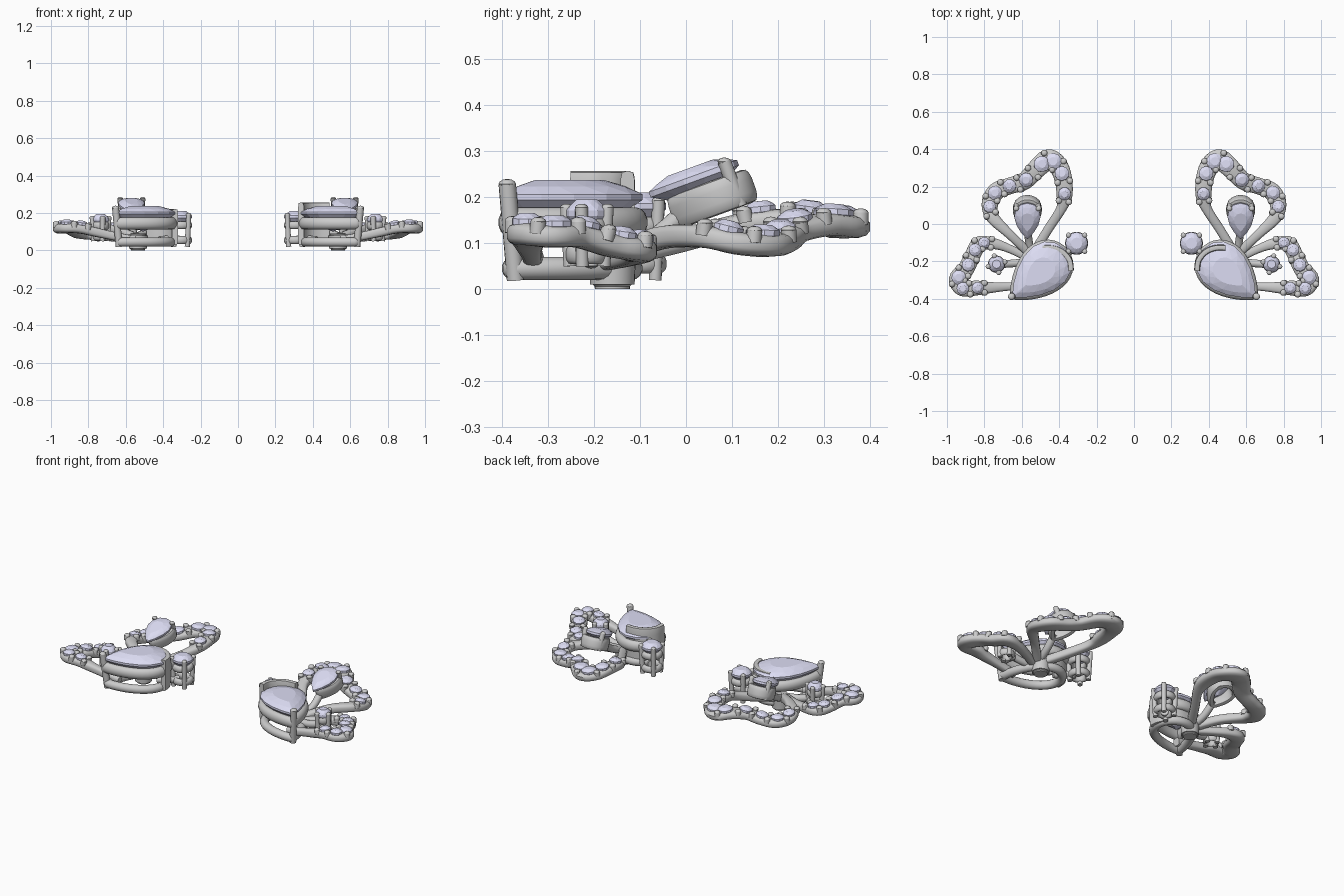
import bpy, bmesh, math
from mathutils import Vector, Matrix

if "Cube" in bpy.data.objects:
    bpy.data.objects.remove(bpy.data.objects["Cube"])

GEM = bpy.data.materials.new("lavender_gem")
GEM.diffuse_color = (0.72, 0.72, 0.90, 1)
GEM.use_nodes = True
GEM.node_tree.nodes["Principled BSDF"].inputs["Base Color"].default_value = GEM.diffuse_color


def finish(name, bm, gem=False, mirror=True):
    bmesh.ops.recalc_face_normals(bm, faces=bm.faces)
    me = bpy.data.meshes.new(name)
    bm.to_mesh(me)
    bm.free()
    ob = bpy.data.objects.new(name, me)
    bpy.context.collection.objects.link(ob)
    if gem:
        me.materials.append(GEM)
    else:
        me.shade_smooth()
        bpy.context.view_layer.objects.active = ob
        ob.select_set(True)
        bpy.ops.object.shade_smooth_by_angle(angle=math.radians(40))
        ob.select_set(False)
    if mirror:
        ob.modifiers.new("pair", "MIRROR").use_clip = False
    return ob


def smooth_path(pts, steps=6):
    """Catmull-Rom through (x, y, z, width, height) points."""
    out = []
    for i in range(len(pts) - 1):
        p = [pts[max(0, min(len(pts) - 1, i + k))] for k in (-1, 0, 1, 2)]
        for s in range(steps):
            t = s / steps
            out.append([0.5 * (2 * b + (c - a) * t + (2 * a - 5 * b + 4 * c - d) * t * t
                        + (3 * b - a - 3 * c + d) * t ** 3) for a, b, c, d in zip(*p)])
    return out + [list(pts[-1])]


def side(path, i, closed=False):
    n = len(path)
    a, b = (i - 1, (i + 1) % n) if closed else (max(i - 1, 0), min(i + 1, n - 1))
    t = Vector(path[b][:3]) - Vector(path[a][:3])
    s = Vector((-t.y, t.x, 0)).normalized()
    return s, t.cross(s).normalized()


def sweep(bm, path, closed=False, square=2.0, mat=Matrix()):
    """Sweep a superellipse section of changing size along a path."""
    rings, m = [], 14
    for i, p in enumerate(path):
        s, u = side(path, i, closed)
        ring = []
        for k in range(m):
            a = 2 * math.pi * (k + 0.5) / m
            c, d = math.cos(a), math.sin(a)
            x = math.copysign(abs(c) ** (2 / square), c) * p[3] / 2
            y = math.copysign(abs(d) ** (2 / square), d) * p[4] / 2
            ring.append(bm.verts.new(mat @ (Vector(p[:3]) + s * x + u * y)))
        rings.append(ring)
    for i in range(len(rings) - (0 if closed else 1)):
        r, q = rings[i], rings[(i + 1) % len(rings)]
        for k in range(m):
            bm.faces.new((r[k], r[(k + 1) % m], q[(k + 1) % m], q[k]))
    if not closed:
        bm.faces.new(rings[0])
        bm.faces.new(rings[-1])


def outline(a, b, pear, n, shift=0.0):
    pts = []
    for k in range(n):
        t = 2 * math.pi * (k + shift) / n
        w = abs(math.sin(t / 2)) ** 0.8 / 0.8 if pear else 1
        pts.append((a * math.cos(t), b * math.sin(t) * w))
    return pts


def gem(bm, mat, a, b, up, down, pear=False, n=12):
    """Faceted stone: table, offset crown ring, girdle, pavilion point."""
    levels = [(0.5, up, 0), (0.8, up * 0.62, 0.5), (1, 0.006, 0), (1, -0.006, 0), (0.55, -down * 0.6, 0)]
    rings = [[bm.verts.new(mat @ Vector((x * s, y * s, z))) for x, y in outline(a, b, pear, n, sh)]
             for s, z, sh in levels]
    bm.faces.new(rings[0])
    for i, (r, q) in enumerate(zip(rings, rings[1:])):
        for k in range(n):
            j = (k + 1) % n
            if i == 0:
                bm.faces.new((r[k], r[j], q[k]))
                bm.faces.new((r[j], q[j], q[k]))
            elif i == 1:
                bm.faces.new((r[k], q[j], q[k]))
                bm.faces.new((r[k], r[j], q[j]))
            else:
                bm.faces.new((r[k], r[j], q[j], q[k]))
    tip = bm.verts.new(mat @ Vector((0, 0, -down)))
    for k in range(n):
        bm.faces.new((rings[-1][k], rings[-1][(k + 1) % n], tip))


def rod(bm, p, q, r):
    """Straight prong with a rounded top."""
    p, q = Vector(p), Vector(q)
    d = q - p
    m = Matrix.Translation((p + q) / 2) @ d.to_track_quat('Z', 'Y').to_matrix().to_4x4()
    bmesh.ops.create_cone(bm, cap_ends=True, segments=14, radius1=r, radius2=r, depth=d.length, matrix=m)
    bmesh.ops.create_uvsphere(bm, u_segments=12, v_segments=6, radius=r,
                              matrix=Matrix.Translation(q) @ Matrix.Diagonal((1, 1, 0.6, 1)))


def loop(bm, mat, a, b, z, w, h, pear=False, square=2.0):
    sweep(bm, [(x, y, z, w, h) for x, y in outline(a, b, pear, 36, 0.5)], True, square, mat)


def pave(name, path, i0, i1, count):
    """Row of small stones on a band, with bead pairs between them."""
    stones, beads = bmesh.new(), bmesh.new()
    for k in range(2 * count + 1):
        i = round(i0 + (i1 - i0) * k / (2 * count))
        p = Vector(path[i][:3])
        w, h = path[i][3:]
        s, u = side(path, i)
        rot = u.to_track_quat('Z', 'Y').to_matrix().to_4x4()
        if k % 2:
            r = min(0.4 * w, 0.048)
            gem(stones, Matrix.Translation(p + u * (h / 2 + 0.002)) @ rot, r, r, 0.018, h * 0.9, n=10)
        else:
            for e in (-0.36, 0.36):
                c = p + s * w * e + u * (h / 2 - 0.001)
                rod(beads, c - u * 0.02, c + u * 0.006, 0.017)
    finish(name + "_stones", stones, True)
    finish(name + "_beads", beads)


# Upper wing: thin wires widening into the stone-set band
upper = smooth_path([
    (.54, -.16, .07, .05, .05), (.46, -.03, .10, .05, .05), (.39, .08, .13, .055, .05),
    (.372, .15, .145, .085, .05), (.378, .24, .15, .095, .05), (.405, .31, .14, .105, .05),
    (.457, .343, .135, .115, .05), (.515, .30, .14, .105, .05), (.585, .23, .125, .095, .05),
    (.66, .205, .105, .09, .05), (.735, .175, .095, .095, .05), (.77, .11, .10, .09, .05),
    (.755, .035, .115, .07, .05), (.66, -.06, .11, .05, .05), (.555, -.16, .07, .05, .05)])
bm = bmesh.new()
sweep(bm, upper, square=3)
finish("upper_wing_band", bm)
pave("upper_wing", upper, 16, 71, 8)

# Lower wing
lower = smooth_path([
    (.55, -.19, .06, .045, .045), (.66, -.135, .07, .045, .045), (.75, -.105, .08, .06, .05),
    (.825, -.107, .085, .085, .05), (.862, -.165, .095, .085, .05), (.895, -.235, .115, .09, .05),
    (.94, -.295, .115, .1, .05), (.915, -.345, .12, .085, .05), (.84, -.342, .115, .08, .05),
    (.77, -.34, .10, .06, .05), (.68, -.335, .08, .045, .045), (.58, -.33, .06, .045, .045)])
bm = bmesh.new()
sweep(bm, lower, square=3)
finish("lower_wing_band", bm)
pave("lower_wing", lower, 13, 51, 6)

# Large pear body stone and its double-ring setting
body = Matrix.Translation((.508, -.263, 0)) @ Matrix.Rotation(math.radians(-42), 4, 'Z')
bm = bmesh.new()
gem(bm, body @ Matrix.Translation((0, 0, .2)), .19, .128, .037, .10, True, 16)
finish("body_stone", bm, True)
bm = bmesh.new()
loop(bm, body, .175, .115, .145, .05, .065, True)
loop(bm, body, .165, .105, .045, .05, .05, True)
rod(bm, (.635, -.37, .02), (.655, -.388, .228), .019)
finish("body_setting", bm)

# Curved shield at the round end, taller on the right-hand earring
for sx, top, name in ((1, .257, "right_shield"), (-1, .222, "left_shield")):
    bm = bmesh.new()
    h = top - .03
    pts = [(.337, -.25), (.345, -.195), (.382, -.15), (.435, -.128), (.49, -.127)]
    sweep(bm, smooth_path([(sx * x, y, .03 + h / 2, .032, h) for x, y in pts]), square=6)
    finish(name, bm, mirror=False)

# Ear post socket under the body
bm = bmesh.new()
bmesh.ops.create_cone(bm, cap_ends=True, segments=28, radius1=.048, radius2=.052, depth=.09,
                      matrix=Matrix.Translation((.535, -.16, .045)))
bmesh.ops.bevel(bm, geom=[e for e in bm.edges if abs(e.verts[0].co.z - e.verts[1].co.z) < .01],
                offset=.01, segments=3, affect='EDGES')
finish("post_socket", bm)

# Round side stones, each in rings with prongs: centre, radius, bottom, girdle
for name, x, y, r, z0, z1, turn in (("head", .307, -.103, .06, .02, .18, 135),
                                    ("lower_accent", .735, -.215, .045, .05, .165, 75)):
    base = Matrix.Translation((x, y, 0))
    bm = bmesh.new()
    gem(bm, base @ Matrix.Translation((0, 0, z1)), r, r, .03, .06)
    finish(name + "_stone", bm, True)
    bm = bmesh.new()
    for f in (.22, .72):
        loop(bm, base, r * .78, r * .78, z0 + (z1 - z0) * f, r * .5, .042)
    for k in range(4):
        a = math.radians(turn + 90 * k)
        c, s = math.cos(a) * r, math.sin(a) * r
        rod(bm, (x + c * .85, y + s * .85, z0), (x + c * 1.02, y + s * 1.02, z1 + .012), .014)
    finish(name + "_setting", bm)

# Tilted pear stone in the upper wing
tilt = Matrix.Translation((.57, .017, .24)) @ Matrix.Rotation(math.radians(20), 4, 'X') \
    @ Matrix.Rotation(math.radians(-90), 4, 'Z')
bm = bmesh.new()
gem(bm, tilt, .102, .07, .025, .055, True, 14)
finish("wing_pear_stone", bm, True)
bm = bmesh.new()
loop(bm, tilt @ Matrix.Translation((-.022, 0, 0)), .08, .06, -.055, .035, .075, True, 3)
for s in (-1, 1):
    rod(bm, tilt @ Vector((-.075, s * .052, -.09)), tilt @ Vector((-.075, s * .06, .012)), .015)
finish("wing_pear_setting", bm)

# Support wires holding the accent stones
bm = bmesh.new()
for pts in ([(.55, -.16, .07), (.565, -.07, .11), (.57, .0, .17)],
            [(.55, -.2, .06), (.64, -.21, .07), (.71, -.215, .09)],
            [(.32, -.12, .06), (.36, -.16, .06), (.42, -.19, .055)]):
    sweep(bm, smooth_path([p + (.042, .042) for p in pts]))
finish("support_wires", bm)
